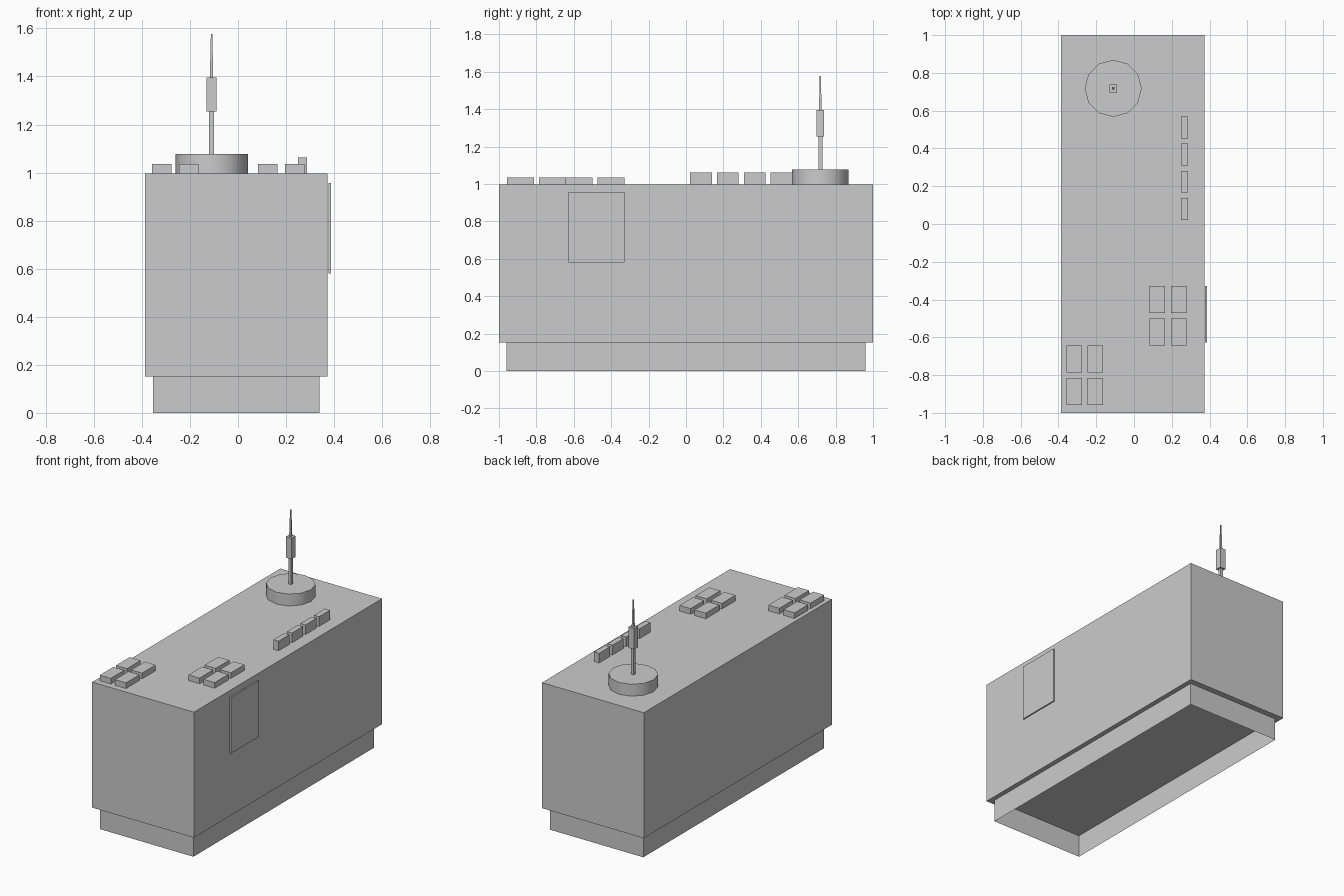
import bpy, bmesh, math
from mathutils import Matrix, Vector

if "Cube" in bpy.data.objects:
    bpy.data.objects.remove(bpy.data.objects["Cube"])


def mesh_object(name, bm):
    me = bpy.data.meshes.new(name)
    bm.to_mesh(me)
    bm.free()
    ob = bpy.data.objects.new(name, me)
    bpy.context.collection.objects.link(ob)
    return ob


def box(name, x0, x1, y0, y1, z0, z1, open_bottom=False):
    bm = bmesh.new()
    size = Matrix.Diagonal((x1 - x0, y1 - y0, z1 - z0, 1))
    mid = Vector(((x0 + x1) / 2, (y0 + y1) / 2, (z0 + z1) / 2))
    bmesh.ops.create_cube(bm, size=1, matrix=Matrix.Translation(mid) @ size)
    if open_bottom:
        # keep only the side walls
        caps = [f for f in bm.faces if abs(f.normal.z) > 0.5]
        bmesh.ops.delete(bm, geom=caps, context='FACES')
    return mesh_object(name, bm)


def post(name, sides, r0, r1, z0, z1, turn=0.0):
    # upright prism or taper on the antenna axis
    bm = bmesh.new()
    m = Matrix.Translation((AX, AY, (z0 + z1) / 2)) @ Matrix.Rotation(turn, 4, 'Z')
    bmesh.ops.create_cone(bm, cap_ends=True, segments=sides, radius1=r0,
                          radius2=r1, depth=z1 - z0, matrix=m)
    return mesh_object(name, bm)


AX, AY, TOP = -0.11, 0.718, 0.997

# main cabinet on an inset, hollow plinth
box("cabinet", -0.386, 0.372, -1, 1, 0.152, TOP)
box("plinth", -0.354, 0.34, -0.96, 0.96, 0, 0.152, open_bottom=True)

# thin hatch standing just off the right side
box("side_hatch", 0.377, 0.386, -0.628, -0.329, 0.579, 0.957)

# two groups of four flat blocks
for group, cx, cy in (("front", -0.261, -0.8), ("middle", 0.18, -0.486)):
    for i in (-1, 1):
        for j in (-1, 1):
            x, y = cx + i * 0.0565, cy + j * 0.086
            box(f"{group}_block", x - 0.041, x + 0.041,
                y - 0.072, y + 0.072, TOP, 1.035)

# row of four narrow blocks
for k in range(4):
    y = 0.08 + k * 0.1435
    box("narrow_block", 0.249, 0.287, y - 0.058, y + 0.058, TOP, 1.062)

# round antenna base
base = post("antenna_base", 12, 0.151, 0.151, TOP, 1.077)
bpy.context.view_layer.objects.active = base
base.select_set(True)
bpy.ops.object.shade_smooth_by_angle(angle=math.radians(40))

# square antenna mast, sleeve and tapered tip
R2, Q = math.sqrt(2), math.pi / 4
post("antenna_mast", 4, 0.0105 * R2, 0.0105 * R2, 1.077, 1.255, Q)
post("antenna_sleeve", 4, 0.021 * R2, 0.021 * R2, 1.255, 1.396, Q)
post("antenna_tip", 4, 0.007 * R2, 0.003 * R2, 1.396, 1.576, Q)
